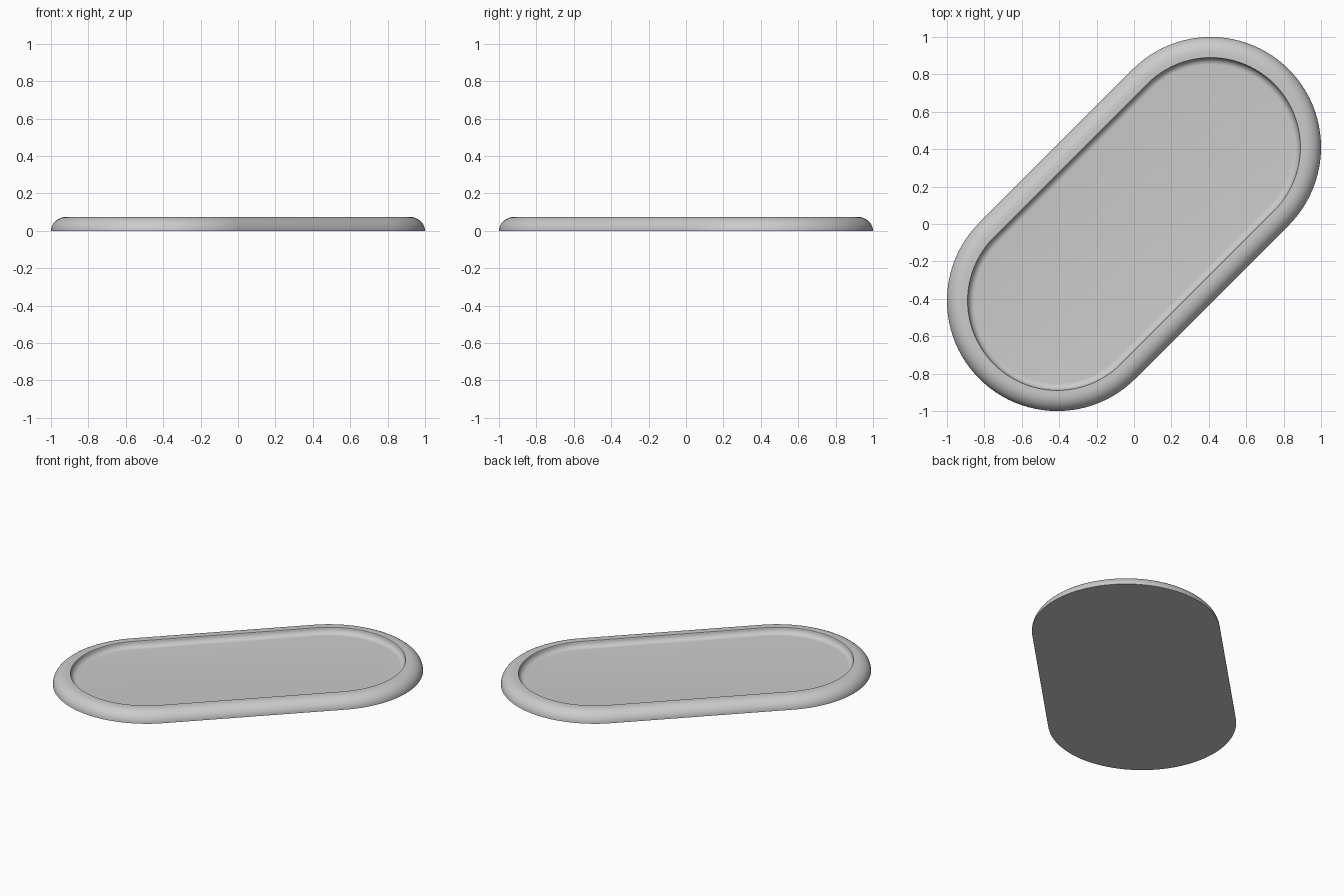
import bpy
import bmesh
import math

if "Cube" in bpy.data.objects:
    bpy.data.objects.remove(bpy.data.objects["Cube"])

CENTRE = 0.41      # x and y of each rounded end's centre
RADIUS = 0.59      # outer radius of the rounded ends
ARC = 48           # segments in each half-circle end
HEIGHT = 0.075
FLOOR = 0.035

# Rim section as (inset from the outer edge, height)
STEPS = 10
section = [(0.0, 0.0)]
for i in range(1, STEPS + 1):                      # rounded outer shoulder
    a = math.radians(90 * i / STEPS)
    section.append((0.085 * (1 - math.cos(a)), HEIGHT * math.sin(a)))
section.append((0.110, HEIGHT))                    # flat rim top
for i in range(STEPS + 1):                         # hollow curve down to the floor
    a = math.radians(90 * i / STEPS)
    section.append((0.112 + 0.036 * (1 - math.cos(a)),
                    HEIGHT - 0.003 - (HEIGHT - 0.003 - FLOOR) * math.sin(a)))


def outline(bm, inset, z):
    """Ring of vertices around a diagonal capsule shape."""
    ring = []
    for side, start in ((1, -45), (-1, 135)):
        for i in range(ARC + 1):
            a = math.radians(start + 180 * i / ARC)
            r = RADIUS - inset
            ring.append(bm.verts.new((side * CENTRE + r * math.cos(a),
                                      side * CENTRE + r * math.sin(a), z)))
    return ring


# Shallow tray: base, rounded rim and sunken floor
bm = bmesh.new()
rings = [outline(bm, inset, z) for inset, z in section]
for low, high in zip(rings, rings[1:]):
    n = len(low)
    for i in range(n):
        j = (i + 1) % n
        bm.faces.new((low[i], low[j], high[j], high[i]))
bm.faces.new(rings[-1])
bm.faces.new(rings[0][::-1])
mesh = bpy.data.meshes.new("tray")
bm.to_mesh(mesh)
bm.free()

tray = bpy.data.objects.new("tray", mesh)
bpy.context.collection.objects.link(tray)

grey = bpy.data.materials.new("light grey")
grey.diffuse_color = (0.6, 0.6, 0.6, 1)
grey.use_nodes = True
grey.node_tree.nodes["Principled BSDF"].inputs["Base Color"].default_value = grey.diffuse_color
mesh.materials.append(grey)

bpy.context.view_layer.objects.active = tray
tray.select_set(True)
bpy.ops.object.shade_smooth_by_angle(angle=math.radians(30))
